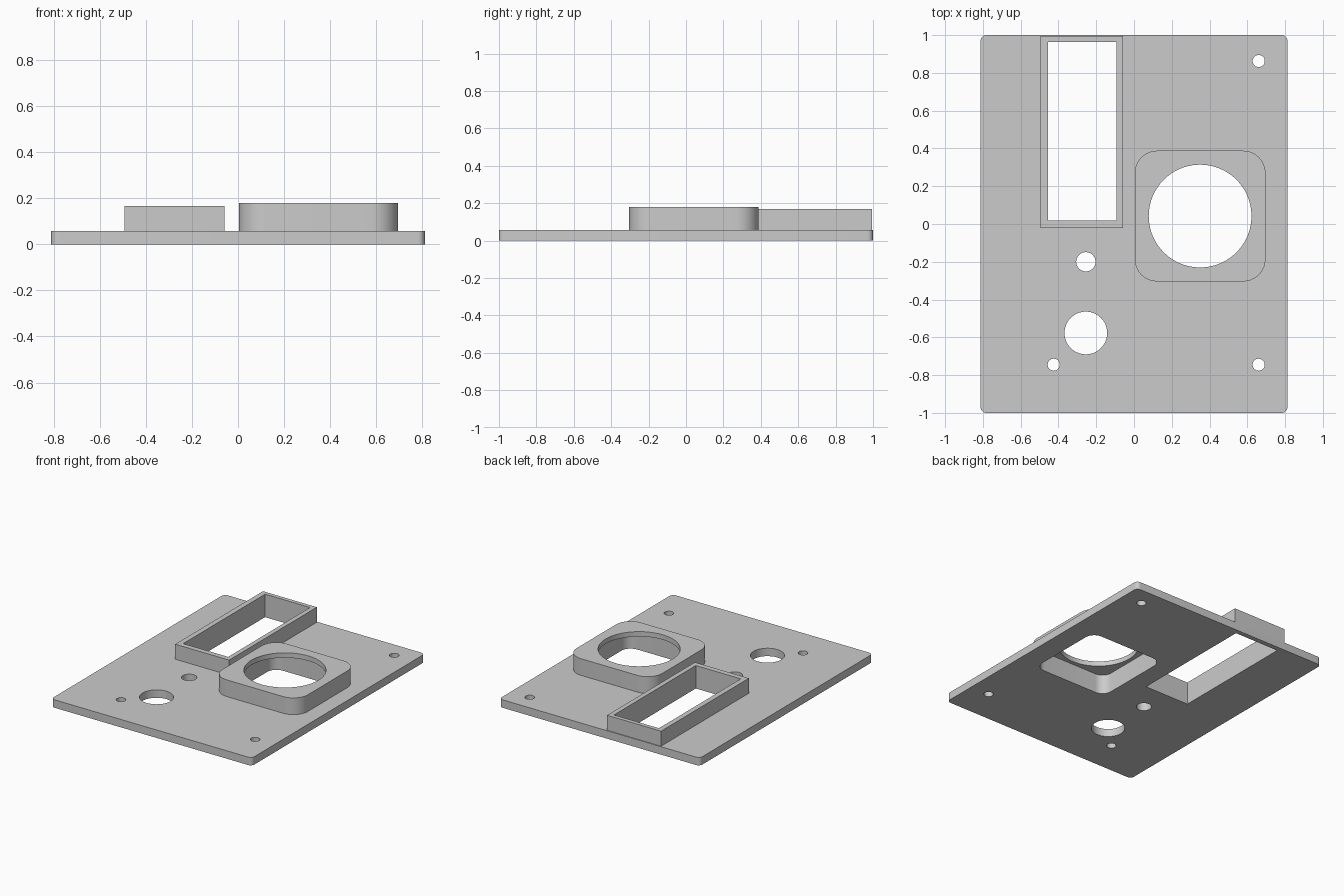
import bpy
import bmesh
from math import sin, cos, pi, radians

cube = bpy.data.objects.get("Cube")
if cube:
    bpy.data.objects.remove(cube, do_unlink=True)

grey = bpy.data.materials.new("plain grey")
grey.use_nodes = True
grey.diffuse_color = (0.6, 0.6, 0.6, 1)
grey.node_tree.nodes["Principled BSDF"].inputs["Base Color"].default_value = (0.6, 0.6, 0.6, 1)


def prism(name, outline, z0, z1):
    """Extrude a closed counter-clockwise outline from z0 to z1."""
    bm = bmesh.new()
    base = bm.faces.new([bm.verts.new((x, y, z0)) for x, y in outline])
    top = bmesh.ops.extrude_face_region(bm, geom=[base], use_keep_orig=True)["geom"]
    bmesh.ops.translate(bm, vec=(0, 0, z1 - z0),
                        verts=[v for v in top if isinstance(v, bmesh.types.BMVert)])
    bmesh.ops.recalc_face_normals(bm, faces=bm.faces)
    mesh = bpy.data.meshes.new(name)
    bm.to_mesh(mesh)
    bm.free()
    mesh.materials.append(grey)
    obj = bpy.data.objects.new(name, mesh)
    bpy.context.collection.objects.link(obj)
    return obj


def circle(x, y, r, n=64):
    return [(x + r * cos(2 * pi * i / n), y + r * sin(2 * pi * i / n)) for i in range(n)]


def rectangle(x0, x1, y0, y1, r=0, steps=10):
    """Rectangle outline, with rounded corners when r is set."""
    if not r:
        return [(x0, y0), (x1, y0), (x1, y1), (x0, y1)]
    centres = [(x1 - r, y1 - r), (x0 + r, y1 - r), (x0 + r, y0 + r), (x1 - r, y0 + r)]
    return [(cx + r * cos(pi / 2 * (q + i / steps)), cy + r * sin(pi / 2 * (q + i / steps)))
            for q, (cx, cy) in enumerate(centres) for i in range(steps + 1)]


def square(x, y, half, r):
    return rectangle(x - half, x + half, y - half, y + half, r)


def combine(target, tool, operation):
    """Apply a boolean to the target and discard the tool."""
    mod = target.modifiers.new(tool.name, "BOOLEAN")
    mod.operation, mod.solver, mod.object = operation, "EXACT", tool
    bpy.context.view_layer.update()
    result = bpy.data.meshes.new_from_object(
        target.evaluated_get(bpy.context.evaluated_depsgraph_get()))
    target.modifiers.clear()
    target.data = result
    bpy.data.objects.remove(tool, do_unlink=True)


PLATE_TOP, FRAME_TOP, BOSS_TOP = 0.058, 0.168, 0.18
BOSS = (0.35, 0.042)

# Base plate with raised slot frame and raised round-window housing
plate = prism("mounting_plate", rectangle(-0.812, 0.812, -1, 1, 0.03), 0, PLATE_TOP)
combine(plate, prism("slot_frame", rectangle(-0.494, -0.058, -0.02, 0.994), 0.02, FRAME_TOP), "UNION")
combine(plate, prism("window_housing", square(*BOSS, 0.346, 0.118), 0.02, BOSS_TOP), "UNION")

# Rectangular slot straight through
combine(plate, prism("slot_cut", rectangle(-0.456, -0.092, 0.018, 0.964), -0.1, 0.3), "DIFFERENCE")

# Housing is hollow from below, with a round opening in its thin lid
combine(plate, prism("pocket_cut", square(*BOSS, 0.302, 0.075), -0.1, BOSS_TOP - 0.036), "DIFFERENCE")
combine(plate, prism("window_cut", circle(*BOSS, 0.272, 96), 0.1, 0.3), "DIFFERENCE")

# Screw holes, button hole and knob hole
for x, y, r in [(0.66, 0.863, 0.032), (0.66, -0.745, 0.032), (-0.425, -0.745, 0.032),
                (-0.255, -0.2, 0.051), (-0.255, -0.577, 0.113)]:
    combine(plate, prism("hole_cut", circle(x, y, r), -0.1, 0.1), "DIFFERENCE")

# Smooth the curved walls, keep edges crisp
bpy.ops.object.select_all(action="DESELECT")
plate.select_set(True)
bpy.context.view_layer.objects.active = plate
bpy.ops.object.shade_smooth_by_angle(angle=radians(30))
